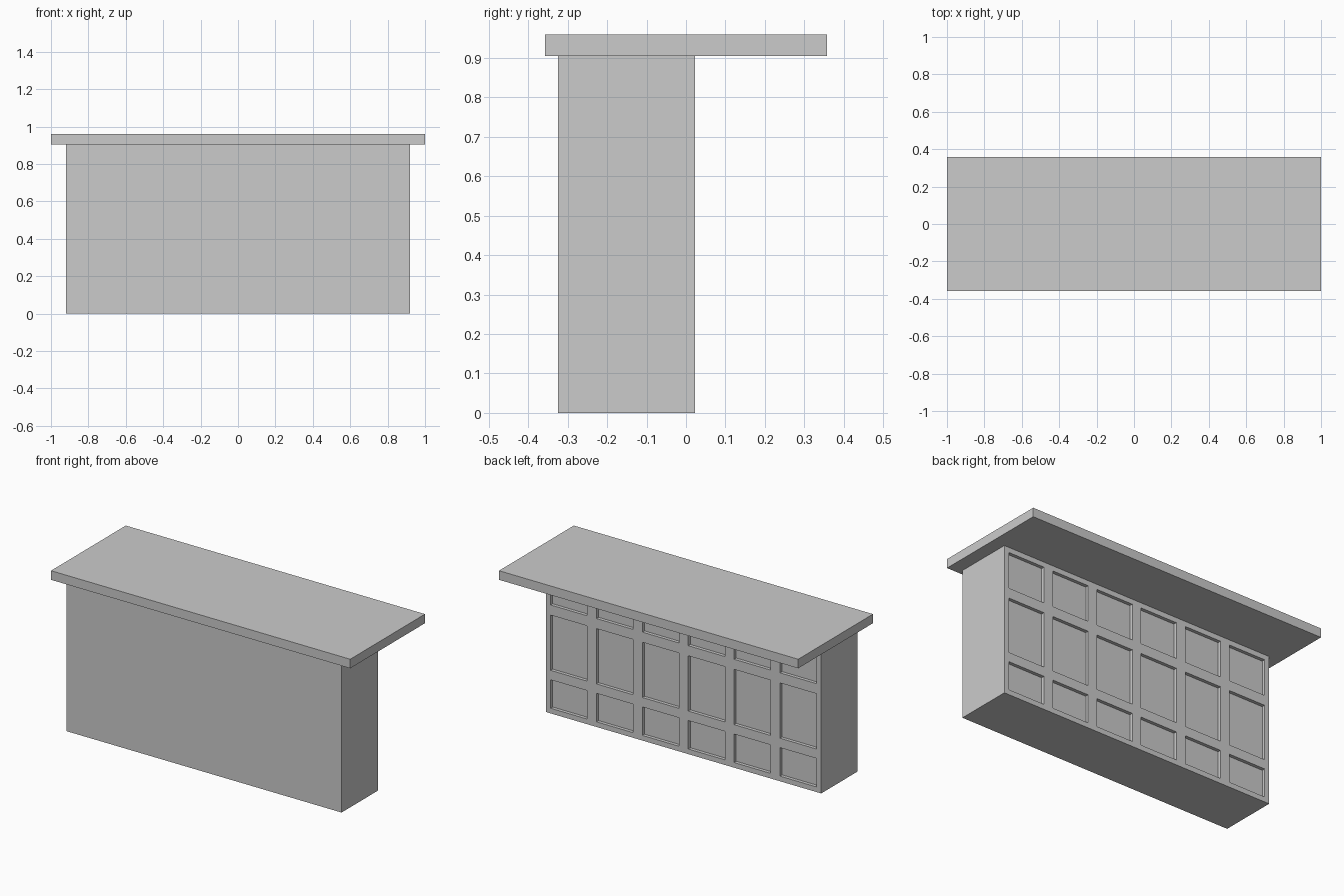
import bpy
import bmesh

if "Cube" in bpy.data.objects:
    bpy.data.objects.remove(bpy.data.objects["Cube"], do_unlink=True)

GREY = (0.6, 0.6, 0.6, 1.0)
material = bpy.data.materials.new("light grey")
material.use_nodes = True
material.diffuse_color = GREY
material.node_tree.nodes["Principled BSDF"].inputs["Base Color"].default_value = GREY


def add_object(name, bm):
    bmesh.ops.recalc_face_normals(bm, faces=bm.faces)
    mesh = bpy.data.meshes.new(name)
    bm.to_mesh(mesh)
    bm.free()
    mesh.materials.append(material)
    obj = bpy.data.objects.new(name, mesh)
    bpy.context.collection.objects.link(obj)
    return obj


def add_box(bm, low, high):
    verts = bmesh.ops.create_cube(bm, size=1)["verts"]
    for v in verts:
        for i in range(3):
            v.co[i] = high[i] if v.co[i] > 0 else low[i]


# Countertop slab
bm = bmesh.new()
add_box(bm, (-1, -0.357, 0.905), (1, 0.357, 0.96))
add_object("countertop", bm)

# Counter body
HALF_WIDTH, BACK, HEIGHT = 0.92, 0.023, 0.905
bm = bmesh.new()
add_box(bm, (-HALF_WIDTH, -0.325, 0), (HALF_WIDTH, BACK, HEIGHT))
body = add_object("counter_body", bm)

# Recessed panels on the back: six columns, three rows
COLUMNS, FRAME, DEPTH = 6, 0.031, 0.02
ROWS = [(0.031, 0.203), (0.26, 0.594), (0.655, 0.874)]
pitch = 2 * HALF_WIDTH / COLUMNS
bm = bmesh.new()
for column in range(COLUMNS):
    left = -HALF_WIDTH + column * pitch
    for bottom, top in ROWS:
        add_box(bm, (left + FRAME, BACK - DEPTH, bottom),
                (left + pitch - FRAME, BACK + 0.1, top))
cutter = add_object("panel_cutter", bm)

cut = body.modifiers.new("panels", "BOOLEAN")
cut.operation = "DIFFERENCE"
cut.solver = "EXACT"
cut.object = cutter
bpy.context.view_layer.objects.active = body
bpy.ops.object.modifier_apply(modifier=cut.name)
bpy.data.objects.remove(cutter, do_unlink=True)
